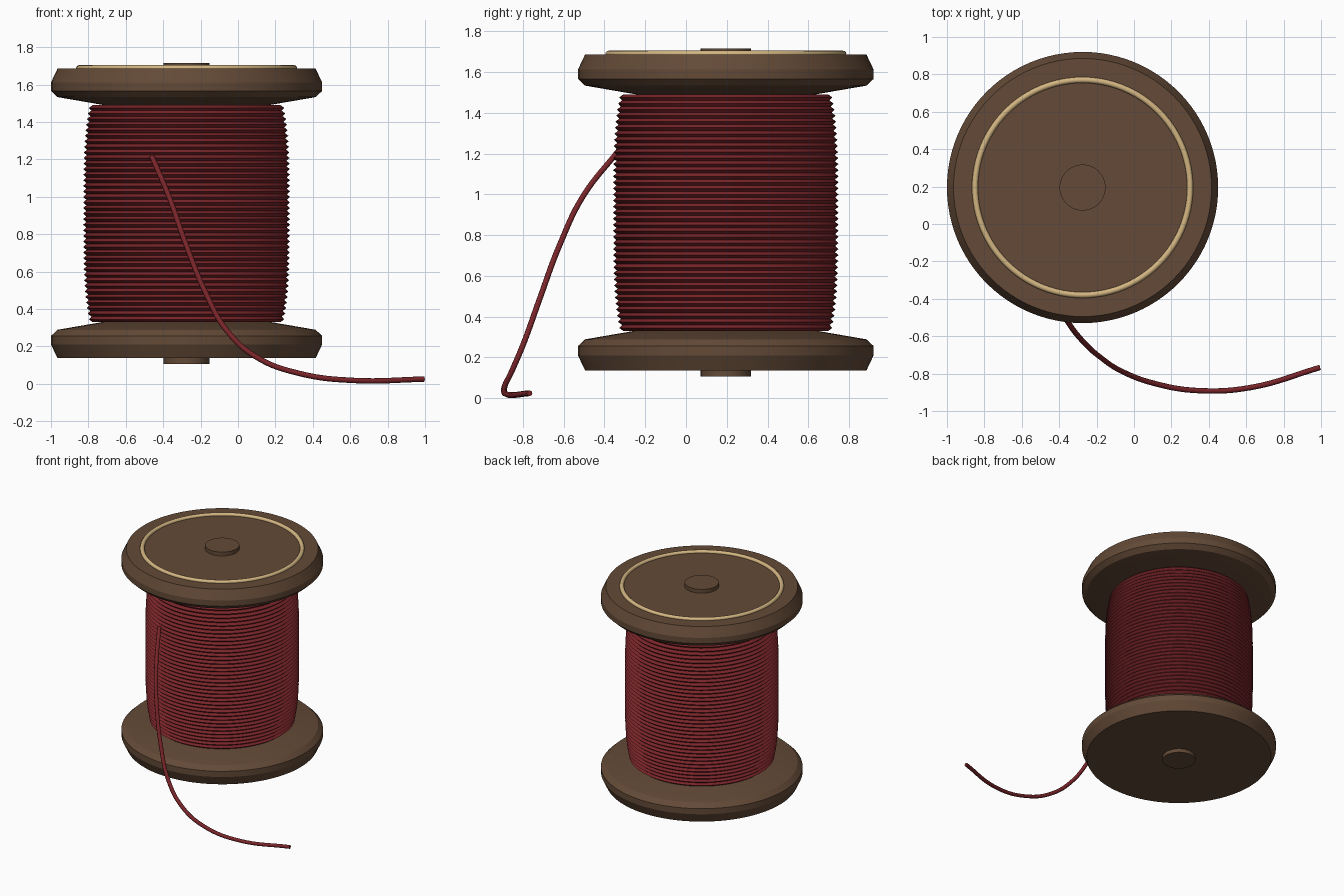
import bpy, bmesh, math

if "Cube" in bpy.data.objects:
    bpy.data.objects.remove(bpy.data.objects["Cube"])

CX, CY, MID = -0.275, 0.195, 0.911   # spool axis and mid height


def material(name, rgb):
    m = bpy.data.materials.new(name)
    m.diffuse_color = (*rgb, 1)
    m.use_nodes = True
    m.node_tree.nodes["Principled BSDF"].inputs["Base Color"].default_value = m.diffuse_color
    return m


wood = material("dark_wood", (0.125, 0.068, 0.038))
red = material("red_thread", (0.19, 0.018, 0.022))
cream = material("cream_inlay", (0.65, 0.46, 0.22))


def lathe(name, profile, mat, closed=False, segs=96, angle=30):
    """Revolve (radius, z) points around the spool axis."""
    bm = bmesh.new()
    rings = []
    for r, z in profile:
        if r == 0:
            rings.append([bm.verts.new((0, 0, z))] * segs)
        else:
            rings.append([bm.verts.new((r * math.cos(2 * math.pi * i / segs),
                                        r * math.sin(2 * math.pi * i / segs), z))
                          for i in range(segs)])
    pairs = list(zip(rings, rings[1:]))
    if closed:
        pairs.append((rings[-1], rings[0]))
    for a, b in pairs:
        for i in range(segs):
            j = (i + 1) % segs
            bm.faces.new(list(dict.fromkeys((a[i], a[j], b[j], b[i]))))
    bmesh.ops.recalc_face_normals(bm, faces=bm.faces)
    me = bpy.data.meshes.new(name)
    bm.to_mesh(me)
    bm.free()
    ob = bpy.data.objects.new(name, me)
    ob.location = (CX, CY, 0)
    me.materials.append(mat)
    bpy.context.collection.objects.link(ob)
    bpy.ops.object.select_all(action='DESELECT')
    bpy.context.view_layer.objects.active = ob
    ob.select_set(True)
    bpy.ops.object.shade_smooth_by_angle(angle=math.radians(angle))
    return ob


# Flanges: same profile mirrored about mid height
flange = [(0, 0.579), (0.44, 0.579), (0.69, 0.622), (0.725, 0.655),
          (0.725, 0.70), (0.69, 0.774), (0, 0.774)]
for name, s in (("top_flange", 1), ("bottom_flange", -1)):
    lathe(name, [(r, MID + s * h) for r, h in flange], wood, angle=22)

# Barrel and axle pin
lathe("barrel", [(0, 0.3), (0.44, 0.3), (0.44, 1.52), (0, 1.52)], wood)
lathe("axle_pin", [(0, 0.107), (0.123, 0.107), (0.123, 1.715), (0, 1.715)], wood, segs=48)

# Cream inlay ring on the top face
lathe("inlay_ring", [(0.575 + 0.016 * math.cos(k * math.pi / 6),
                      1.688 + 0.016 * math.sin(k * math.pi / 6)) for k in range(12)],
      cream, closed=True, angle=60)

# Wound thread: ridged profile, slightly barrelled at the ends
turns, z0, z1 = 39, 0.33, 1.49
prof = [(0.43, z0)]
for i in range(turns * 2 + 1):
    t = i / (turns * 2)
    bulge = 0.553 - 0.034 * abs(2 * t - 1) ** 4
    prof.append((bulge - (0 if i % 2 else 0.017), z0 + (z1 - z0) * t))
prof.append((0.43, z1))
lathe("wound_thread", prof, red, closed=True)

# Loose thread tail
path = [(-0.46, -0.33, 1.215), (-0.365, -0.505, 0.99), (-0.28, -0.62, 0.75),
        (-0.17, -0.72, 0.48), (-0.06, -0.79, 0.285), (0.10, -0.85, 0.142),
        (0.33, -0.89, 0.055), (0.62, -0.875, 0.018), (0.995, -0.767, 0.025)]
cu = bpy.data.curves.new("thread_tail", 'CURVE')
cu.dimensions = '3D'
cu.bevel_depth = 0.0145
cu.bevel_resolution = 2
cu.resolution_u = 8
cu.use_fill_caps = True
sp = cu.splines.new('BEZIER')
sp.bezier_points.add(len(path) - 1)
for p, co in zip(sp.bezier_points, path):
    p.co = co
    p.handle_left_type = p.handle_right_type = 'AUTO'
cu.materials.append(red)
bpy.context.collection.objects.link(bpy.data.objects.new("thread_tail", cu))
